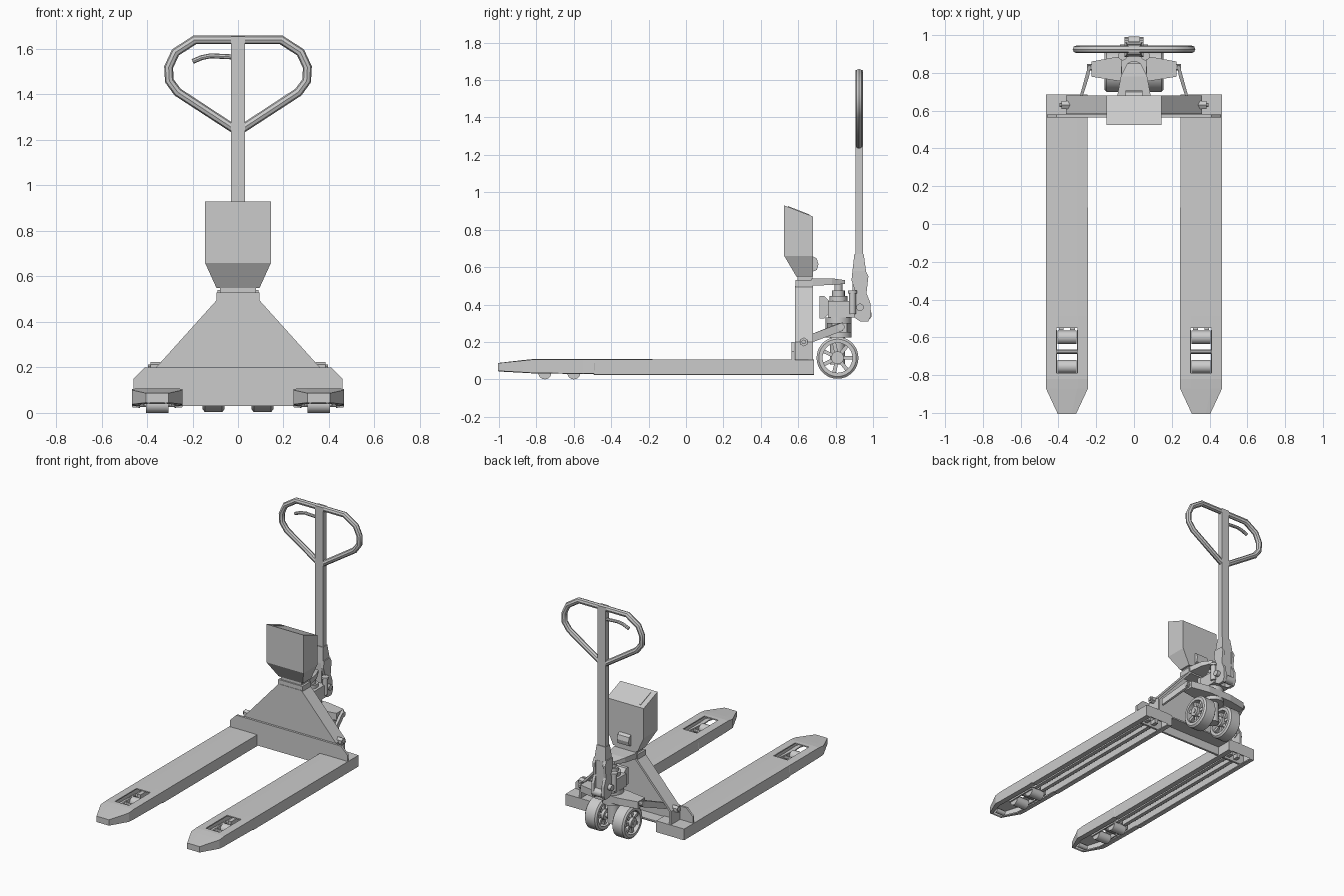
import bpy, bmesh, math
from mathutils import Vector, Matrix

if "Cube" in bpy.data.objects:
    bpy.data.objects.remove(bpy.data.objects["Cube"])

grey = bpy.data.materials.new("light_grey")
grey.use_nodes = True
grey.diffuse_color = (0.6, 0.6, 0.6, 1)
grey.node_tree.nodes["Principled BSDF"].inputs["Base Color"].default_value = (0.6, 0.6, 0.6, 1)


def finish(name, bm, smooth=False, recalc=True):
    if recalc:
        bmesh.ops.recalc_face_normals(bm, faces=bm.faces)
    mesh = bpy.data.meshes.new(name)
    bm.to_mesh(mesh)
    bm.free()
    mesh.materials.append(grey)
    ob = bpy.data.objects.new(name, mesh)
    bpy.context.collection.objects.link(ob)
    if smooth:
        bpy.ops.object.select_all(action='DESELECT')
        ob.select_set(True)
        bpy.context.view_layer.objects.active = ob
        bpy.ops.object.shade_smooth_by_angle(angle=math.radians(35))
    return ob


def hull(name, points):
    bm = bmesh.new()
    for p in points:
        bm.verts.new(p)
    bmesh.ops.convex_hull(bm, input=bm.verts)
    bmesh.ops.dissolve_limit(bm, angle_limit=0.01, verts=bm.verts, edges=bm.edges)
    return finish(name, bm)


def box(name, x, y, z):
    return hull(name, [(a, b, c) for a in x for b in y for c in z])


def prism(name, pts, axis, lo, hi):
    """Extrude a 2D outline along one axis."""
    place = {'x': lambda p, t: (t, p[0], p[1]),
             'y': lambda p, t: (p[0], t, p[1]),
             'z': lambda p, t: (p[0], p[1], t)}[axis]
    bm = bmesh.new()
    a = [bm.verts.new(place(p, lo)) for p in pts]
    b = [bm.verts.new(place(p, hi)) for p in pts]
    bm.faces.new(a)
    bm.faces.new(b)
    for i in range(len(pts)):
        j = (i + 1) % len(pts)
        bm.faces.new((a[i], a[j], b[j], b[i]))
    return finish(name, bm)


def rod(name, p, q, r, segs=16, r2=None):
    p, q = Vector(p), Vector(q)
    d = q - p
    bm = bmesh.new()
    m = Matrix.Translation((p + q) / 2) @ d.to_track_quat('Z', 'Y').to_matrix().to_4x4()
    bmesh.ops.create_cone(bm, cap_ends=True, segments=segs, radius1=r,
                          radius2=r if r2 is None else r2, depth=d.length, matrix=m)
    return finish(name, bm, True)


def tube(name, pts, r, cyclic=False):
    cu = bpy.data.curves.new(name, 'CURVE')
    cu.dimensions = '3D'
    cu.bevel_depth, cu.bevel_resolution = r, 2
    cu.use_fill_caps = True
    sp = cu.splines.new('POLY')
    sp.points.add(len(pts) - 1)
    for pt, p in zip(sp.points, pts):
        pt.co = (*p, 1)
    sp.use_cyclic_u = cyclic
    tmp = bpy.data.objects.new(name, cu)
    bpy.context.collection.objects.link(tmp)
    bm = bmesh.new()
    bm.from_mesh(tmp.evaluated_get(bpy.context.evaluated_depsgraph_get()).to_mesh())
    bpy.data.objects.remove(tmp)
    return finish(name, bm, True)


def ring(name, y, z, profile):
    """Spin a closed (x, radius) profile round an axle."""
    bm = bmesh.new()
    vs = [bm.verts.new((x, y, z + r)) for x, r in profile]
    es = [bm.edges.new((vs[i], vs[i - 1])) for i in range(len(vs))]
    bmesh.ops.spin(bm, geom=vs + es, cent=(0, y, z), axis=(1, 0, 0),
                   angle=math.tau, steps=32, use_duplicate=False)
    bmesh.ops.remove_doubles(bm, verts=bm.verts, dist=1e-5)
    return finish(name, bm, True)


# Fork: a folded channel, open below, with a roller window
FORK_X = 0.355
STATIONS = [(-1, .045, .082, .05), (-.87, .105, .095, .043), (-.82, .105, .1, .04),
            (-.79, .105, .1, .04), (-.55, .105, .1, .036), (-.49, .105, .1, .035),
            (-.488, .105, .1, .03), (.68, .105, .1, .03)]


def fork(name, cx):
    bm = bmesh.new()
    rows = []
    for y, w, top, bot in STATIONS:
        sec = [(-w * .72, bot), (-w, bot), (-w, top), (-w * .52, top),
               (w * .52, top), (w, top), (w, bot), (w * .72, bot)]
        rows.append([bm.verts.new((cx + x, y, z)) for x, z in sec])
    for k in range(len(rows) - 1):
        a, b = rows[k], rows[k + 1]
        for i in range(len(a) - 1):
            if not (STATIONS[k][0] == -.79 and i == 3):
                bm.faces.new((a[i], b[i], b[i + 1], a[i + 1]))
    bm.faces.new(rows[0][1:7])
    bm.faces.new(rows[-1][6:0:-1])
    ob = finish(name, bm, recalc=False)
    mod = ob.modifiers.new("plate", 'SOLIDIFY')
    mod.thickness, mod.offset = 0.008, -1
    return ob


for s, side in ((1, "left"), (-1, "right")):
    cx = s * FORK_X
    fork(side + "_fork", cx)
    # Load rollers, their carrier and the push bars
    for i, y in enumerate((-.755, -.6)):
        rod(f"{side}_load_roller_{i}", (cx - .05, y, .035), (cx + .05, y, .035), .035, 20)
    for d in (-.058, .058):
        hull(f"{side}_roller_carrier", [(cx + d + e, y, z) for e in (-.005, .005)
             for y, z in ((-.79, .03), (-.79, .055), (-.56, .03), (-.56, .07))])
    for d in (-.03, .03):
        box(f"{side}_push_bar", (cx + d - .013, cx + d + .013), (-.56, .62), (.045, .075))
    rod(side + "_roller_link", (cx - .055, -.677, .05), (cx + .055, -.677, .05), .012, 10)
    rod(side + "_entry_roller", (cx - .035, -.96, .055), (cx + .035, -.96, .055), .017, 12)

    # Sloping mast flange and pivot bolt
    prism(side + "_mast_flange", [(s * .36, .1), (s * .36, .2), (s * .09, .5),
          (s * .075, .495), (s * .345, .195), (s * .345, .1)], 'y', .585, .68)
    rod(side + "_pivot_bolt", (s * .34, .63, .2), (s * .385, .63, .2), .024, 6)
    rod(side + "_pivot_pin", (s * .34, .63, .2), (s * .395, .63, .2), .012, 10)
    # Lift links from the frame to the steering yoke
    hull(side + "_lift_link", [(x + e, y, z + h) for x, y, z in
         ((s * .29, .64, .185), (s * .245, .78, .24), (s * .235, .84, .26))
         for e in (-.007, .007) for h in (0, .045)])
    rod(side + "_link_pin", (s * .2, .83, .28), (s * .25, .83, .28), .018, 10)

    # Steering wheel with spokes
    ring(side + "_tyre", .81, .115, [(s * .06, .08), (s * .06, .1), (s * .07, .112),
         (s * .145, .112), (s * .155, .1), (s * .155, .08)])
    rod(side + "_hub", (s * .055, .81, .115), (s * .16, .81, .115), .034, 20)
    for k in range(7):
        a = math.tau * k / 7
        u, v = Vector((0, math.cos(a), math.sin(a))), Vector((0, -math.sin(a), math.cos(a)))
        hull(f"{side}_spoke_{k}", [Vector((s * x, .81, .115)) + u * r + v * t
             for x in (.075, .14) for r in (.025, .084) for t in (-.01, .01)])

# Cross frame and mast
prism("front_plate", [(-.46, .03), (.46, .03), (.46, .15), (.41, .2), (-.41, .2), (-.46, .15)],
      'y', .565, .58)
box("frame_floor", (-.25, .25), (.575, .68), (.09, .1))
prism("mast_plate", [(-.36, .1), (.36, .1), (.36, .2), (.09, .5), (-.09, .5), (-.36, .2)],
      'y', .582, .594)
box("mast_head", (-.095, .095), (.585, .68), (.49, .53))
box("mast_neck", (-.08, .08), (.595, .675), (.52, .553))
hull("pump_arm", [(x * s, y, z) for s in (-1, 1) for x, y, z in
     ((.09, .67, .5), (.09, .67, .54), (.07, .78, .54), (.07, .78, .505),
      (.035, .85, .51), (.035, .85, .53))])

# Weighing display housing
hull("display_box", [(s * x, y, z) for s in (-1, 1) for x, y, z in
     ((.145, .525, .93), (.145, .68, .87), (.145, .525, .66), (.145, .68, .66),
      (.095, .59, .55), (.095, .68, .55))])
hull("display_slot", [(x, y, .93 - (y - .525) * .387 + h) for x in (-.108, -.1)
     for y in (.545, .66) for h in (-.002, .004)])
hull("rear_connector", [(x, y, z) for x in (-.045, .045) for y, z in
     ((.675, .575), (.675, .66), (.7, .585), (.708, .615), (.7, .645))])

# Pump, steering yoke and axle
rod("pump_piston", (0, .815, .42), (0, .815, .525), .022)
rod("pump_collar", (0, .815, .44), (0, .815, .475), .034)
rod("pump_cylinder", (0, .815, .29), (0, .815, .445), .048, 20)
box("pump_body", (-.065, .065), (.76, .9), (.33, .42))
prism("pump_valve", [(.715, .325), (.715, .445), (.74, .445), (.765, .42), (.765, .35), (.74, .325)],
      'x', -.05, .05)
prism("steering_yoke", [(-.225, .78), (-.07, .755), (.07, .755), (.225, .78), (.225, .86),
      (.09, .885), (-.09, .885), (-.225, .86)], 'z', .25, .3)
rod("turntable", (0, .815, .225), (0, .815, .33), .07, 24)
rod("steering_post", (0, .81, .08), (0, .81, .24), .04, 20)
rod("wheel_axle", (-.165, .81, .115), (.165, .81, .115), .016)

# Handle base: cheek plates, boss, pins and return springs
for s in (-1, 1):
    prism("handle_cheek", [(.89, .4), (.9, .33), (.93, .31), (.975, .31), (.99, .34), (.985, .41),
          (.965, .46), (.975, .55), (.96, .58), (.89, .58), (.885, .53), (.905, .47)],
          'x', s * .03, s * .05)
    rod("return_spring", (s * .06, .89, .35), (s * .06, .89, .46), .018, 12)
    rod("spring_cap", (s * .06, .89, .46), (s * .06, .89, .475), .024, 12)
box("handle_boss", (-.03, .03), (.89, .965), (.36, .57))
rod("handle_pivot", (-.075, .93, .385), (.075, .93, .385), .02)
rod("release_roller", (-.03, .965, .345), (.03, .965, .345), .028)
hull("handle_socket", [(s * x, y, z) for s in (-1, 1) for x, y, z in
     ((.045, .888, .56), (.045, .965, .56), (.034, .9, .67), (.034, .95, .67))])

# Tiller pole, loop grip and release lever
box("tiller_pole", (-.03, .03), (.905, .945), (.56, 1.655))
half = [(.19, 1.64), (.275, 1.585), (.305, 1.52), (.302, 1.46), (.265, 1.41), (.02, 1.25)]
loop = half + [(-x, z) for x, z in reversed(half)]
tube("loop_grip", [(x, .925, z) for x, z in loop], .02, True)
tube("release_lever", [(-.02, .925, 1.565), (-.12, .925, 1.57), (-.16, .925, 1.562),
     (-.2, .925, 1.545)], .011)
